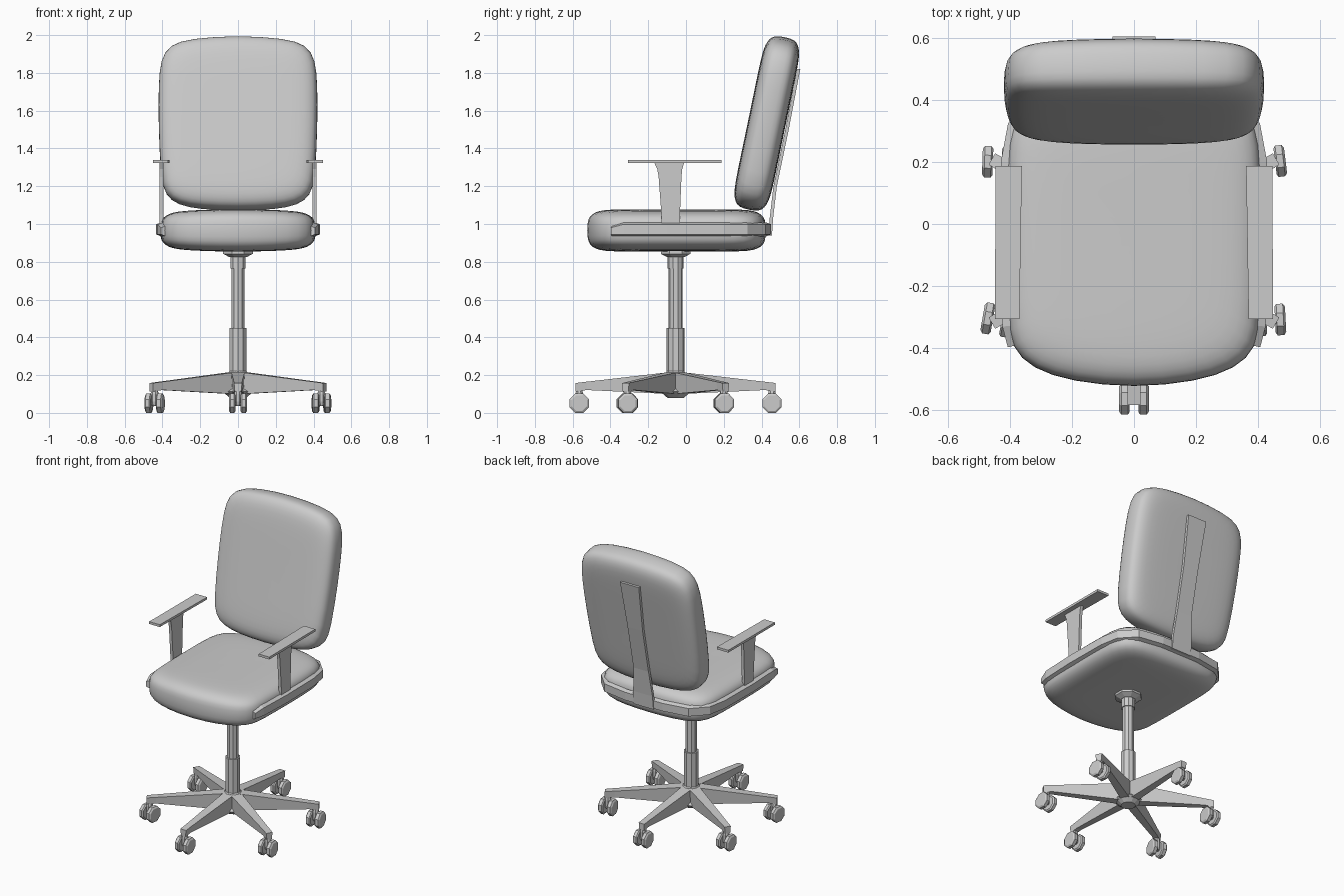
import bpy, bmesh
from math import sin, cos, pi, radians
from mathutils import Matrix, Vector

if "Cube" in bpy.data.objects:
    bpy.data.objects.remove(bpy.data.objects["Cube"])

BASE_Y = -0.055  # column and base axis


def loft(name, rings, matrix=Matrix(), smooth=False):
    """Skin a list of equal-length point rings and cap both ends."""
    bm = bmesh.new()
    vr = [[bm.verts.new(matrix @ Vector(p)) for p in ring] for ring in rings]
    n = len(rings[0])
    for a, b in zip(vr, vr[1:]):
        for i in range(n):
            j = (i + 1) % n
            bm.faces.new((a[i], a[j], b[j], b[i]))
    bm.faces.new(vr[0])
    bm.faces.new(vr[-1])
    bmesh.ops.recalc_face_normals(bm, faces=bm.faces[:])
    for f in bm.faces:
        f.smooth = smooth
    me = bpy.data.meshes.new(name)
    bm.to_mesh(me)
    bm.free()
    ob = bpy.data.objects.new(name, me)
    bpy.context.collection.objects.link(ob)
    return ob


def lathe(name, profile, sides, matrix=Matrix()):
    return loft(name, [[(r * cos(2 * pi * (i + .5) / sides),
                         r * sin(2 * pi * (i + .5) / sides), z)
                        for i in range(sides)] for r, z in profile], matrix)


def rect(x0, x1, y0, y1, z):
    return [(x0, y0, z), (x1, y0, z), (x1, y1, z), (x0, y1, z)]


def cushion(name, half, thick, crown, matrix):
    """Rounded pad: right-half outline mirrored, stacked in inset rings."""
    outline = half + [(-x, y) for x, y in half[-2:0:-1]]
    hx = max(x for x, y in half)
    y0, y1 = min(y for x, y in half), max(y for x, y in half)
    cy, hy = (y0 + y1) / 2, (y1 - y0) / 2
    side = [(.28, 1), (.18, 1), (.09, .98), (.045, .88), (.012, .68), (0, .35)]
    levels = [(d, -h) for d, h in side] + [(d, h) for d, h in side[::-1]]
    rings = []
    for d, h in levels:
        ring = []
        for x, y in outline:
            px, py = x * (1 - d / hx), cy + (y - cy) * (1 - d / hy)
            ring.append((px, py, h * (thick + crown * (1 - (px / hx) ** 2))))
        rings.append(ring)
    ob = loft(name, rings, matrix, True)
    mod = ob.modifiers.new("round", 'SUBSURF')
    mod.levels = mod.render_levels = 1
    return ob


# seat and backrest pads
cushion("seat", [(0, -.53), (.2, -.51), (.33, -.468), (.397, -.40), (.41, -.3),
                 (.413, 0), (.412, .2), (.40, .32), (.34, .395), (.2, .42), (0, .425)],
        .096, .016, Matrix.Translation((0, 0, .966)))
cushion("backrest", [(0, -.472), (.2, -.464), (.32, -.44), (.385, -.39), (.41, -.3),
                     (.422, 0), (.421, .2), (.412, .34), (.365, .42), (.25, .453), (0, .470)],
        .092, .008,
        Matrix.Translation((0, .428, 1.535)) @ Matrix.Rotation(radians(78.3), 4, 'X'))

# U-shaped frame round the seat
half = [(.395, -.395), (.412, -.33), (.421, -.1), (.417, .2), (.395, .32), (.31, .41), (.14, .438)]
path = [Vector(p) for p in half + [(-x, y) for x, y in half[::-1]]]
rings = []
for i, p in enumerate(path):
    t = (path[min(i + 1, len(path) - 1)] - path[max(i - 1, 0)]).normalized()
    n = Vector((t.y, -t.x)) * .013
    a, b = p + n, p - n
    top = .99 if i in (0, len(path) - 1) else 1.008
    rings.append([(b.x, b.y, .935), (a.x, a.y, .945), (a.x, a.y, top - .01), (b.x, b.y, top)])
loft("seat_frame", rings)

# spine holding the backrest
spine = [(.446, .94, .075), (.452, 1.03, .072), (.472, 1.2, .056), (.535, 1.5, .056), (.596, 1.82, .07)]
loft("back_spine", [rect(-w, w, y - .009, y + .009, z) for y, z, w in spine])

# armrests
for s, side in ((1, "right"), (-1, "left")):
    post = [(-.13, -.032, .95), (-.13, -.032, 1.05), (-.145, -.024, 1.25),
            (-.152, -.02, 1.29), (-.168, -.01, 1.325)]
    loft("arm_post_" + side, [rect(s * .395, s * .415, a, b, z) for a, b, z in post])
    loft("arm_pad_" + side, [[(s * .37, -.307, z), (s * .449, -.307, z),
                              (s * .447, .187, z), (s * .362, .187, z)] for z in (1.322, 1.338)])

# gas column, mount plate and hub
axis = Matrix.Translation((0, BASE_Y, 0))
lathe("column", [(.047, .1), (.047, .45), (.037, .45), (.037, .765), (.043, .765), (.043, .835)], 10, axis)
lathe("mount_plate", [(.05, .825), (.085, .842), (.085, .87)], 8, axis)
lathe("hub", [(.045, .08), (.085, .113), (.06, .13), (.06, .205), (.046, .222)], 12, axis)

# six legs with twin-wheel casters
swivel = [0, 3, 7, 0, -2, -10]
for k in range(6):
    a = -pi / 2 + k * pi / 3
    m = axis @ Matrix.Rotation(a, 4, 'Z')
    sections = [(.03, .036, .1, .216), (.47, .022, .121, .165), (.472, .022, .121, .165), (.53, .021, .113, .158)]
    loft(f"leg_{k}", [[(r, -w * .8, zb), (r, w * .8, zb), (r, w, zt), (r, -w, zt)]
                      for r, w, zb, zt in sections], m)
    c = Matrix.Translation((.51 * cos(a), BASE_Y + .51 * sin(a), 0)) @ \
        Matrix.Rotation(radians(swivel[k]), 4, 'Z')
    lathe(f"caster_stem_{k}", [(.016, .04), (.022, .06), (.022, .1), (.016, .13)], 8, c)
    hub = c @ Matrix.Translation((0, 0, .051)) @ Matrix.Rotation(pi / 2, 4, 'Y')
    lathe(f"caster_axle_{k}", [(.015, -.03), (.015, .03)], 8, hub)
    for s in (-1, 1):
        lathe(f"caster_wheel_{k}_{'ab'[s > 0]}",
              [(.046, s * .014), (.055, s * .02), (.055, s * .041), (.044, s * .048)], 8, hub)
